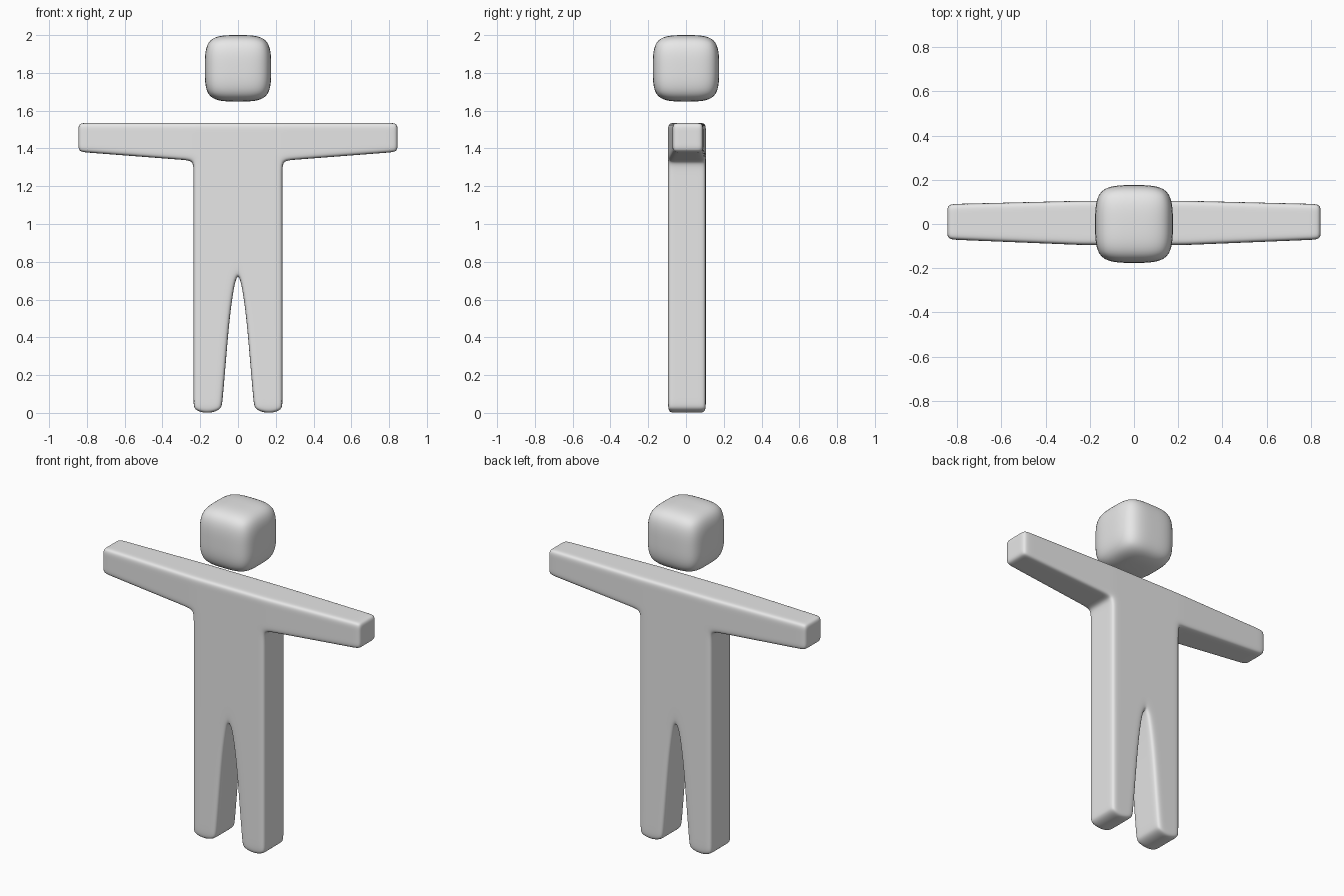
import bpy, bmesh

if "Cube" in bpy.data.objects:
    bpy.data.objects.remove(bpy.data.objects["Cube"])

grey = bpy.data.materials.new("plain grey")
grey.diffuse_color = (0.8, 0.8, 0.8, 1)
grey.use_nodes = True
grey.node_tree.nodes["Principled BSDF"].inputs["Base Color"].default_value = grey.diffuse_color


def finish(name, bm, mirror=False):
    """Turn a cage into a smooth subdivided object."""
    bmesh.ops.recalc_face_normals(bm, faces=bm.faces)
    for f in bm.faces:
        f.smooth = True
    mesh = bpy.data.meshes.new(name)
    bm.to_mesh(mesh)
    bm.free()
    mesh.materials.append(grey)
    ob = bpy.data.objects.new(name, mesh)
    bpy.context.collection.objects.link(ob)
    if mirror:
        ob.modifiers.new("mirror", 'MIRROR')
    sub = ob.modifiers.new("smooth", 'SUBSURF')
    sub.levels = sub.render_levels = 3
    return ob


# Body rows from foot to shoulder: height, inner edge of the leg
ROWS = [(0, .088), (.06, .082), (.3, .062), (.5, .045), (.67, .022), (.745, 0),
        (.82, 0), (1.05, 0), (1.27, 0), (1.335, 0), (1.38, 0), (1.49, 0), (1.535, 0)]
SIDE = .235                                  # half width of the torso
ARM_X = [SIDE, .29, .55, .795, .845]         # arm columns, shoulder to hand


def cage_point(i, j):
    """Front-plane position of column i, row j."""
    z, inner = ROWS[j]
    if i <= 3:
        x = (inner, inner + .05, SIDE - .045, SIDE)[i]
    else:
        x = ARM_X[i - 3]
    if j in (9, 10):                         # underside of the arm rises to the hand
        z += max(0, x - SIDE) / .61 * .047
    if j == 0 and i in (0, 3):               # rounded sole
        z = .02
    return x, z


# Body: torso and leg cells plus arm cells, thickened in four layers
cells = [(i, j) for i in range(3) for j in range(12)]
cells += [(i, j) for i in range(3, 7) for j in range(9, 12)]
bm = bmesh.new()
verts = {}


def vert(key, layer):
    if (key, layer) not in verts:
        x, z = cage_point(*key)
        t = max(0, x - SIDE) / .61
        half = .1 - .02 * t
        y = (-half, -half + .04, half - .04, half)[layer] + .005 + .005 * t
        verts[key, layer] = bm.verts.new((x, y, z))
    return verts[key, layer]


edge_use = {}
for i, j in cells:
    ring = [(i, j), (i + 1, j), (i + 1, j + 1), (i, j + 1)]
    for layer in (0, 3):
        bm.faces.new([vert(k, layer) for k in ring])
    for a, b in zip(ring, ring[1:] + ring[:1]):
        edge_use.setdefault(frozenset((a, b)), []).append((a, b))

# Side walls along the outline, left open on the mirror plane
for uses in edge_use.values():
    a, b = uses[0]
    on_centre = cage_point(*a)[0] == 0 and cage_point(*b)[0] == 0
    if len(uses) == 1 and not on_centre:
        for layer in range(3):
            bm.faces.new([vert(a, layer), vert(b, layer),
                          vert(b, layer + 1), vert(a, layer + 1)])
finish("body", bm, mirror=True)

# Head: rounded cube floating above the shoulders
bm = bmesh.new()
bmesh.ops.create_cube(bm, size=.352)
bmesh.ops.subdivide_edges(bm, edges=bm.edges[:], cuts=1, use_grid_fill=True)
head = finish("head", bm)
head.location = (0, 0, 1.824)
